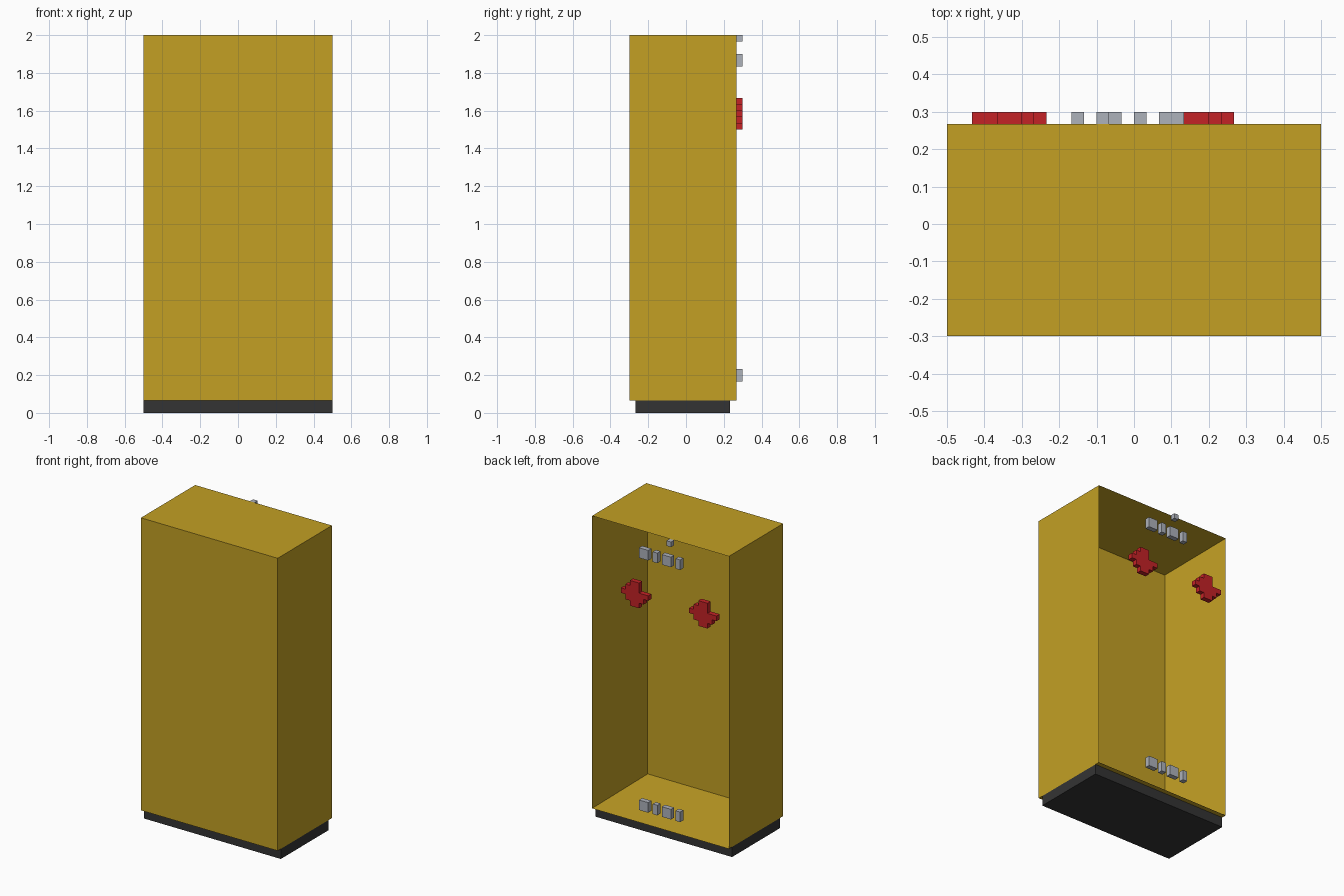
import bpy, bmesh
from mathutils import Vector

if "Cube" in bpy.data.objects:
    bpy.data.objects.remove(bpy.data.objects["Cube"], do_unlink=True)

U = 1 / 30  # one grid unit


def material(name, rgb):
    lin = [((c / 255 + 0.055) / 1.055) ** 2.4 for c in rgb]
    m = bpy.data.materials.new(name)
    m.use_nodes = True
    m.diffuse_color = (*lin, 1)
    m.node_tree.nodes["Principled BSDF"].inputs["Base Color"].default_value = (*lin, 1)
    return m


GOLD = material("ochre yellow", (195, 160, 36))
DARK = material("charcoal", (52, 52, 52))
RED = material("red", (196, 34, 38))
GREY = material("light grey", (174, 178, 187))


def finish(bm, name, mat):
    bmesh.ops.recalc_face_normals(bm, faces=bm.faces)
    me = bpy.data.meshes.new(name)
    bm.to_mesh(me)
    bm.free()
    me.materials.append(mat)
    ob = bpy.data.objects.new(name, me)
    bpy.context.collection.objects.link(ob)
    return ob


def box_bmesh(lo, hi):
    """Box between two corners given in grid units."""
    bm = bmesh.new()
    bmesh.ops.create_cube(bm, size=1)
    for v in bm.verts:
        v.co = Vector([(a if c < 0 else b) * U for c, a, b in zip(v.co, lo, hi)])
    return bm


# Plinth, set back at front and rear
finish(box_bmesh((-15, -8, 0), (15, 7, 2)), "plinth", DARK)

# Cabinet shell: inset the rear face and push it in to leave thin walls
bm = box_bmesh((-15, -9, 2), (15, 8, 60))
bm.normal_update()
rear = max(bm.faces, key=lambda f: f.calc_center_median().y)
bmesh.ops.inset_region(bm, faces=[rear], thickness=U, use_even_offset=True)
bmesh.ops.translate(bm, verts=rear.verts, vec=(0, -16 * U, 0))
finish(bm, "cabinet_shell", GOLD)

# Grey tabs: one row near the top, one near the bottom, and a single catch
for row, z in (("upper", 55), ("lower", 5)):
    for i, (x0, x1) in enumerate(((-5, -4), (-3, -1), (0, 1), (2, 4)), 1):
        finish(box_bmesh((x0, 8, z), (x1, 9, z + 2)), f"{row}_tab_{i}", GREY)
finish(box_bmesh((-3, 8, 59), (-2, 9, 60)), "top_catch", GREY)

# Stepped red emblems
OUTLINE = [(2, 0), (4, 0), (4, 1), (5, 1), (5, 2), (6, 2), (6, 3), (5, 3), (5, 4),
           (4, 4), (4, 5), (2, 5), (2, 3), (0, 3), (0, 2), (1, 2), (1, 1), (2, 1)]
for side, x in (("right", -13), ("left", 2)):
    bm = bmesh.new()
    face = bm.faces.new([bm.verts.new(((x + u) * U, 8 * U, (45 + w) * U)) for u, w in OUTLINE])
    ext = bmesh.ops.extrude_face_region(bm, geom=[face], use_keep_orig=True)
    moved = [g for g in ext["geom"] if isinstance(g, bmesh.types.BMVert)]
    bmesh.ops.translate(bm, verts=moved, vec=(0, U, 0))
    finish(bm, f"{side}_emblem", RED)
